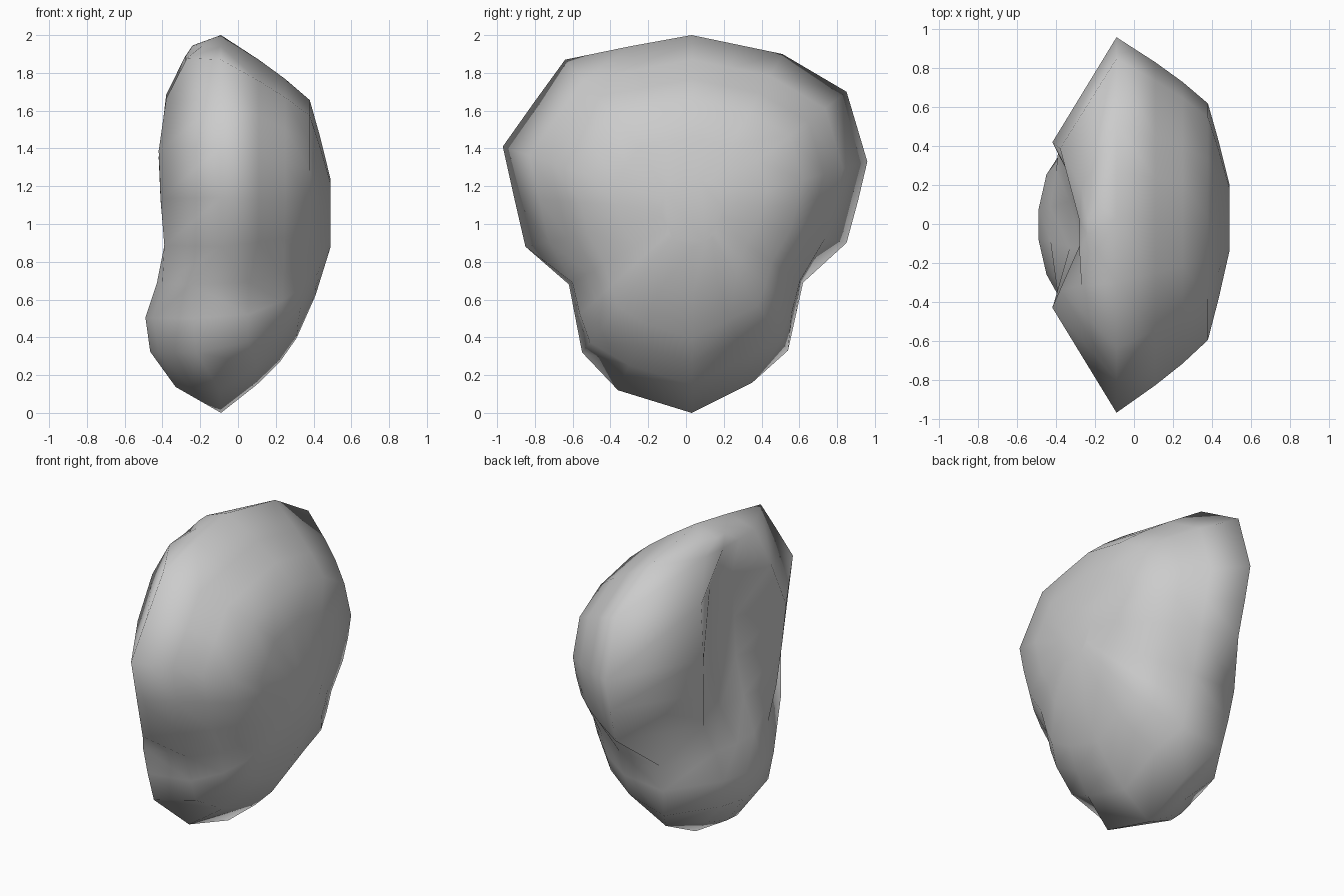
import bpy, bmesh
from math import radians

if "Cube" in bpy.data.objects:
    bpy.data.objects.remove(bpy.data.objects["Cube"])

# Widest outline by rows, top to bottom: (y left, z left, y right, z right,
# x of the outline, x of the middle groove, x of the side lobes)
ROWS = [(-.30, 1.94, .27, 1.95, -.09, -.24, -.19),
        (-.64, 1.87, .51, 1.90, -.09, -.28, -.27),
        (-.80, 1.65, .85, 1.70, -.09, -.27, -.38),
        (-.97, 1.41, .96, 1.33, -.09, -.25, -.42),
        (-.91, 1.14, .91, 1.12, -.09, -.27, -.41),
        (-.85, .88, .85, .90, -.09, -.33, -.39),
        (-.62, .68, .62, .69, -.25, -.43, -.40),
        (-.585, .50, .58, .51, -.24, -.49, -.45),
        (-.55, .32, .54, .33, -.22, -.465, -.42),
        (-.36, .12, .35, .16, -.10, -.33, -.25)]
TOP, BOTTOM = (-.09, .03, 2), (-.09, .03, 0)
FILL = {6: 1.13, 7: 1.12, 8: 1.08}   # rows pinched at the outline, filled on the dome
CY, CZ = .04, 1.07
# Smooth dome: (scale of the outline, x, reduction of x towards the bottom)
DOME = [(.86, .11, .01), (.75, .25, .03), (.63, .38, .07),
        (.42, .435, .025), (.18, .49, 0)]

bm = bmesh.new()
top, bottom = bm.verts.new(TOP), bm.verts.new(BOTTOM)

# Dented side: a lattice of rows with a groove between two lobes
grid = []
for yl, zl, yr, zr, xr, groove, lobe in ROWS:
    row = []
    for t, x in ((-1, xr), (-.44, lobe), (-.14, groove),
                 (.14, groove), (.44, lobe), (1, xr)):
        f = (t + 1) / 2
        row.append(bm.verts.new((x, yl + (yr - yl) * f, zl + (zr - zl) * f)))
    grid.append(row)
for a, b in zip(grid, grid[1:]):
    for i in range(5):
        bm.faces.new((a[i], a[i + 1], b[i + 1], b[i]))
for i in range(5):
    bm.faces.new((top, grid[0][i + 1], grid[0][i]))
    bm.faces.new((bottom, grid[-1][i], grid[-1][i + 1]))

# Domed side: scaled copies of the outline, with the waist filled out
rim = [top] + [r[0] for r in grid] + [bottom] + [r[-1] for r in reversed(grid)]
n = len(rim)
fill = {w + 1: f for w, f in FILL.items()}
fill.update({n - 1 - w: f for w, f in FILL.items()})
previous = rim
for scale, x, drop in DOME:
    ring = []
    for i, v in enumerate(rim):
        s = scale * fill.get(i, 1)
        low = max(0, CZ - v.co.z) / CZ
        pinch = .05 if i in fill and scale > .8 else 0
        ring.append(bm.verts.new((x - drop * low - pinch,
                                  CY + (v.co.y - CY) * s,
                                  CZ + (v.co.z - CZ) * s)))
    for i in range(n):
        j = (i + 1) % n
        bm.faces.new((previous[i], previous[j], ring[j], ring[i]))
    previous = ring
bm.faces.new(previous)
bmesh.ops.recalc_face_normals(bm, faces=bm.faces)

mesh = bpy.data.meshes.new("rounded_stone")
bm.to_mesh(mesh)
bm.free()
body = bpy.data.objects.new("rounded_stone", mesh)
bpy.context.collection.objects.link(body)

grey = bpy.data.materials.new("plain grey")
grey.diffuse_color = (.6, .6, .6, 1)
grey.use_nodes = True
grey.node_tree.nodes["Principled BSDF"].inputs["Base Color"].default_value = grey.diffuse_color
mesh.materials.append(grey)

bpy.context.view_layer.objects.active = body
body.select_set(True)
bpy.ops.object.shade_smooth_by_angle(angle=radians(150))
